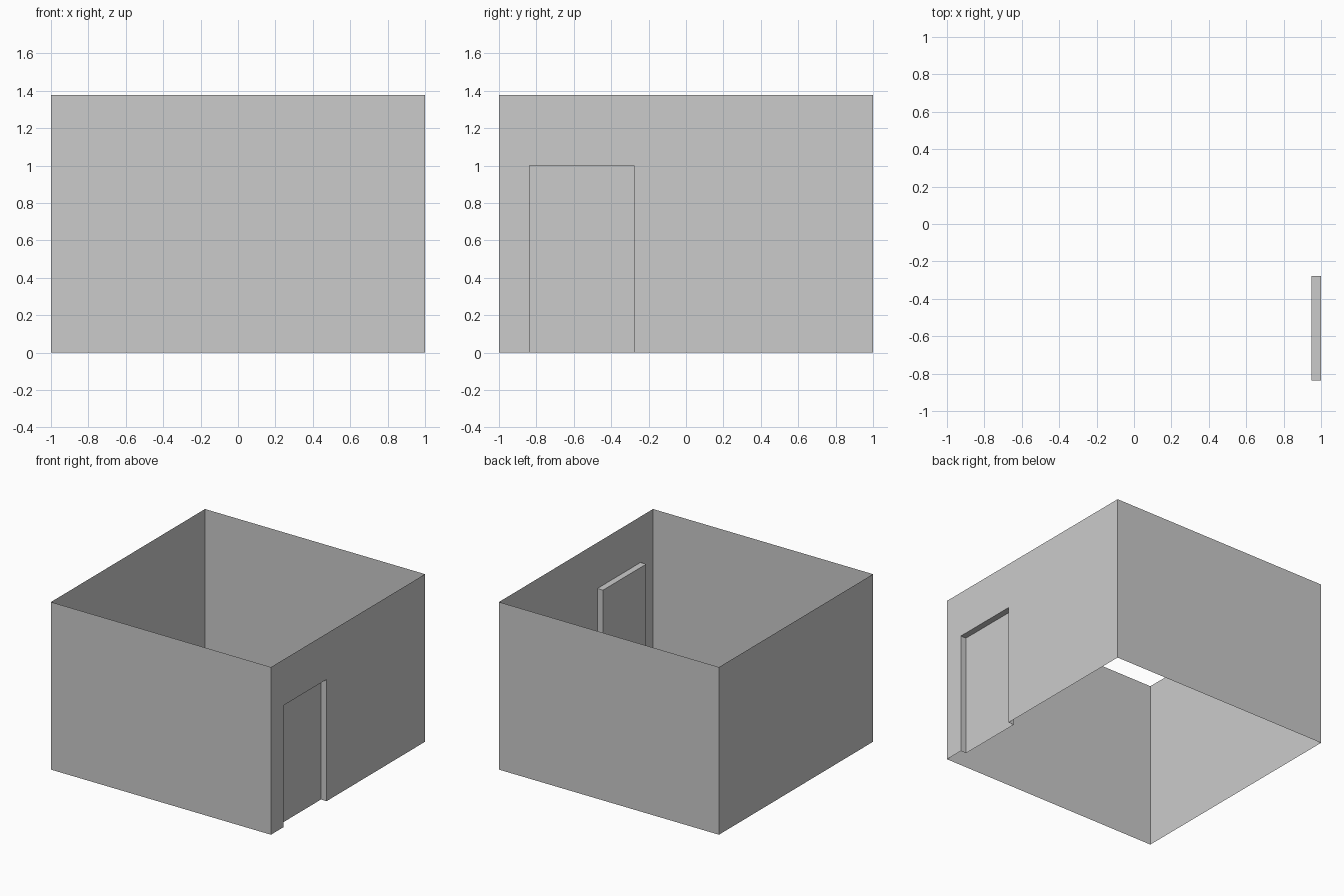
import bpy

if "Cube" in bpy.data.objects:
    bpy.data.objects.remove(bpy.data.objects["Cube"])

H = 1.377                  # wall height
DOOR_H = 1.0               # doorway height
Y0, Y1 = -0.838, -0.278    # doorway sides
XI = 0.949                 # recessed door plane


def add_object(name, verts, faces):
    mesh = bpy.data.meshes.new(name)
    mesh.from_pydata(verts, [], faces)
    mesh.update()
    obj = bpy.data.objects.new(name, mesh)
    bpy.context.collection.objects.link(obj)
    return obj


def add_strip(name, path, height):
    """Single-skin wall: a plan path raised to a height."""
    n = len(path)
    verts = [(x, y, z) for z in (0, height) for x, y in path]
    faces = [(i, i + 1, n + i + 1, n + i) for i in range(n - 1)]
    return add_object(name, verts, faces)


# Back, left and front walls (room is open above and below)
add_strip("room_walls", [(1, 1), (-1, 1), (-1, -1), (1, -1)], H)

# Right wall, in pieces around the doorway
ys, zs = (-1, Y0, Y1, 1), (0, DOOR_H, H)
grid = [(1, y, z) for z in zs for y in ys]
cells = [(c, r) for r in range(2) for c in range(3) if (c, r) != (1, 0)]
wall = add_object("doorway_wall", grid,
                  [(r * 4 + c, r * 4 + c + 1, r * 4 + c + 5, r * 4 + c + 4)
                   for c, r in cells])
# Merge the coplanar pieces into one clean face
mod = wall.modifiers.new("merge_flat", 'DECIMATE')
mod.decimate_type = 'DISSOLVE'

# Recessed door panel with its two jambs
add_strip("door_panel_and_jambs", [(1, Y0), (XI, Y0), (XI, Y1), (1, Y1)], DOOR_H)

# Underside of the door head
add_object("door_head",
           [(XI, Y0, DOOR_H), (XI, Y1, DOOR_H), (1, Y1, DOOR_H), (1, Y0, DOOR_H)],
           [(0, 1, 2, 3)])
